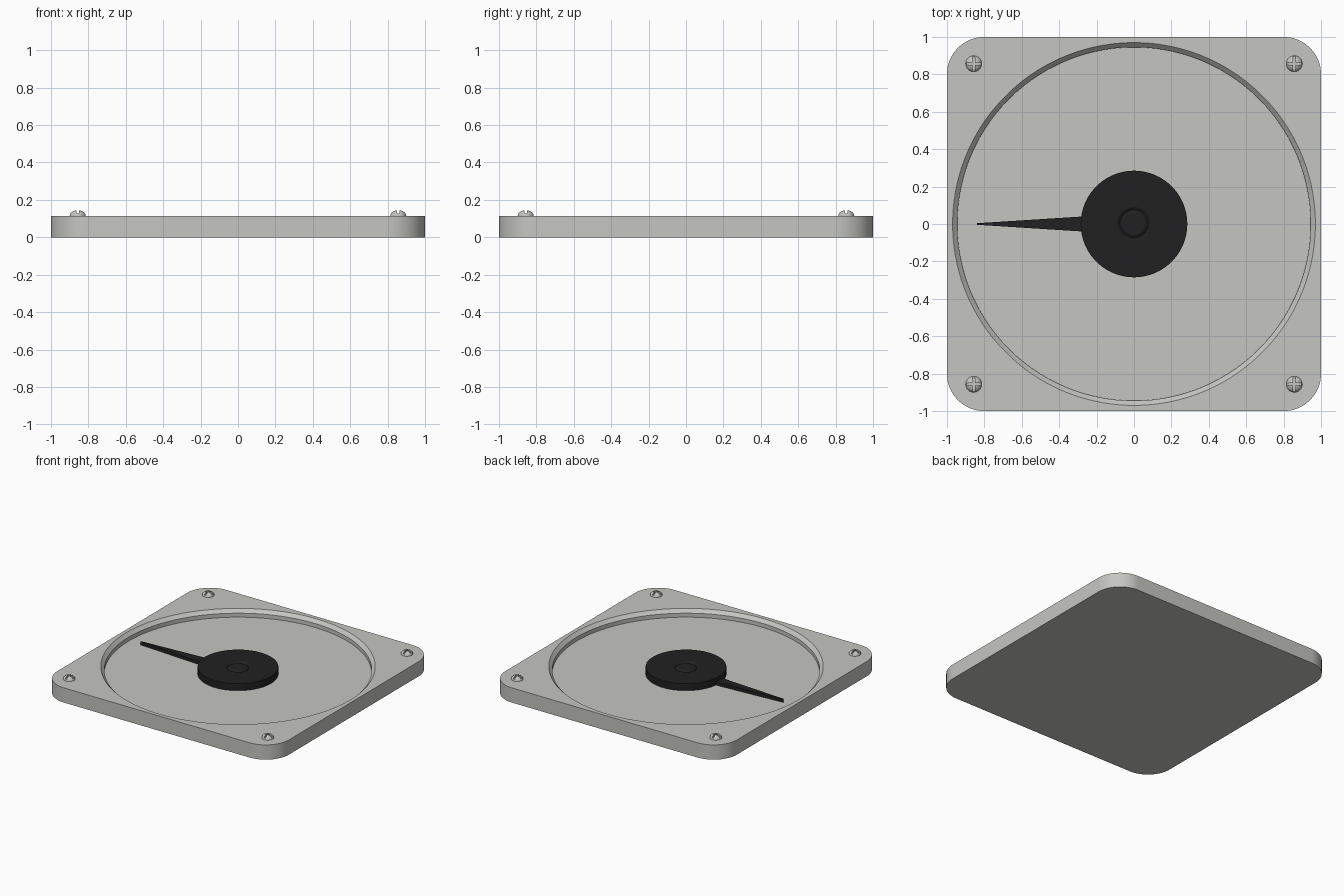
import bpy, bmesh
from math import sin, cos, pi

old = bpy.data.objects.get("Cube")
if old:
    bpy.data.objects.remove(old, do_unlink=True)

TOP, FLOOR = 0.115, 0.058
QUARTER = 32            # points per quarter turn


def material(name, rgb):
    m = bpy.data.materials.new(name)
    m.use_nodes = True
    m.diffuse_color = (*rgb, 1)
    m.node_tree.nodes["Principled BSDF"].inputs["Base Color"].default_value = (*rgb, 1)
    return m


grey = material("light grey", (0.56, 0.56, 0.53))
black = material("black", (0.015, 0.015, 0.015))


def circle(r, z, quarter=QUARTER):
    n = 4 * quarter
    return [(r * cos((i + 0.5) * 2 * pi / n), r * sin((i + 0.5) * 2 * pi / n), z)
            for i in range(n)]


def rounded_square(half, r, z):
    pts = []
    for k, (sx, sy) in enumerate([(1, 1), (-1, 1), (-1, -1), (1, -1)]):
        for i in range(QUARTER):
            a = (k + i / (QUARTER - 1)) * pi / 2
            pts.append((sx * (half - r) + r * cos(a), sy * (half - r) + r * sin(a), z))
    return pts


def loft(name, rings, mat):
    """Join equal rings with quads and cap both ends."""
    bm = bmesh.new()
    loops = [[bm.verts.new(p) for p in ring] for ring in rings]
    n = len(loops[0])
    for a, b in zip(loops, loops[1:]):
        for i in range(n):
            j = (i + 1) % n
            bm.faces.new((a[i], a[j], b[j], b[i]))
    bm.faces.new(loops[0][::-1])
    bm.faces.new(loops[-1])
    bmesh.ops.recalc_face_normals(bm, faces=bm.faces)
    me = bpy.data.meshes.new(name)
    bm.to_mesh(me)
    bm.free()
    me.materials.append(mat)
    ob = bpy.data.objects.new(name, me)
    bpy.context.collection.objects.link(ob)
    return ob


def activate(ob):
    bpy.ops.object.select_all(action='DESELECT')
    ob.select_set(True)
    bpy.context.view_layer.objects.active = ob


def smooth(ob):
    activate(ob)
    bpy.ops.object.shade_smooth_by_angle(angle=pi / 6)


# Housing with chamfered round recess
housing = loft("housing", [
    rounded_square(1, 0.2, 0), rounded_square(1, 0.2, TOP),
    circle(0.97, TOP), circle(0.945, TOP - 0.026), circle(0.945, FLOOR)], grey)
smooth(housing)

# Hub disc with a ring groove around its centre
hub = loft("hub", [circle(r, z) for r, z in [
    (0.285, FLOOR), (0.285, 0.113), (0.09, 0.113), (0.075, 0.103), (0.06, 0.113)]], black)
smooth(hub)

# Tapered pointer
outline = [(-0.2, -0.045), (-0.2, 0.045), (-0.84, 0.004), (-0.84, -0.004)]
loft("pointer", [[(x, y, z) for x, y in outline] for z in (FLOOR + 0.002, 0.085)], black)

# Domed screw with a cross slot
dome = [(0.043 * cos(a), 0.03 * sin(a)) for a in [k * pi / 16 for k in range(8)]]
screw = loft("screw", [circle(0.043, -0.005, 8)] + [circle(r, z, 8) for r, z in dome], grey)
for sx, sy in [(0.1, 0.012), (0.012, 0.1)]:
    bpy.ops.mesh.primitive_cube_add(size=1, location=(0, 0, 0.037))
    cutter = bpy.context.object
    cutter.name = "slot_cutter"
    cutter.hide_render = True
    cutter.scale = (sx, sy, 0.05)
    activate(screw)
    mod = screw.modifiers.new("slot", 'BOOLEAN')
    mod.operation = 'DIFFERENCE'
    mod.solver = 'EXACT'
    mod.object = cutter
    bpy.ops.object.modifier_apply(modifier=mod.name)
    bpy.data.objects.remove(cutter, do_unlink=True)
smooth(screw)

# One screw in each corner
corners = [(x, y) for x in (-0.857, 0.857) for y in (-0.857, 0.857)]
for i, (x, y) in enumerate(corners):
    ob = screw if i == 0 else screw.copy()
    if i:
        bpy.context.collection.objects.link(ob)
    ob.name = f"screw_{i + 1}"
    ob.location = (x, y, TOP)
